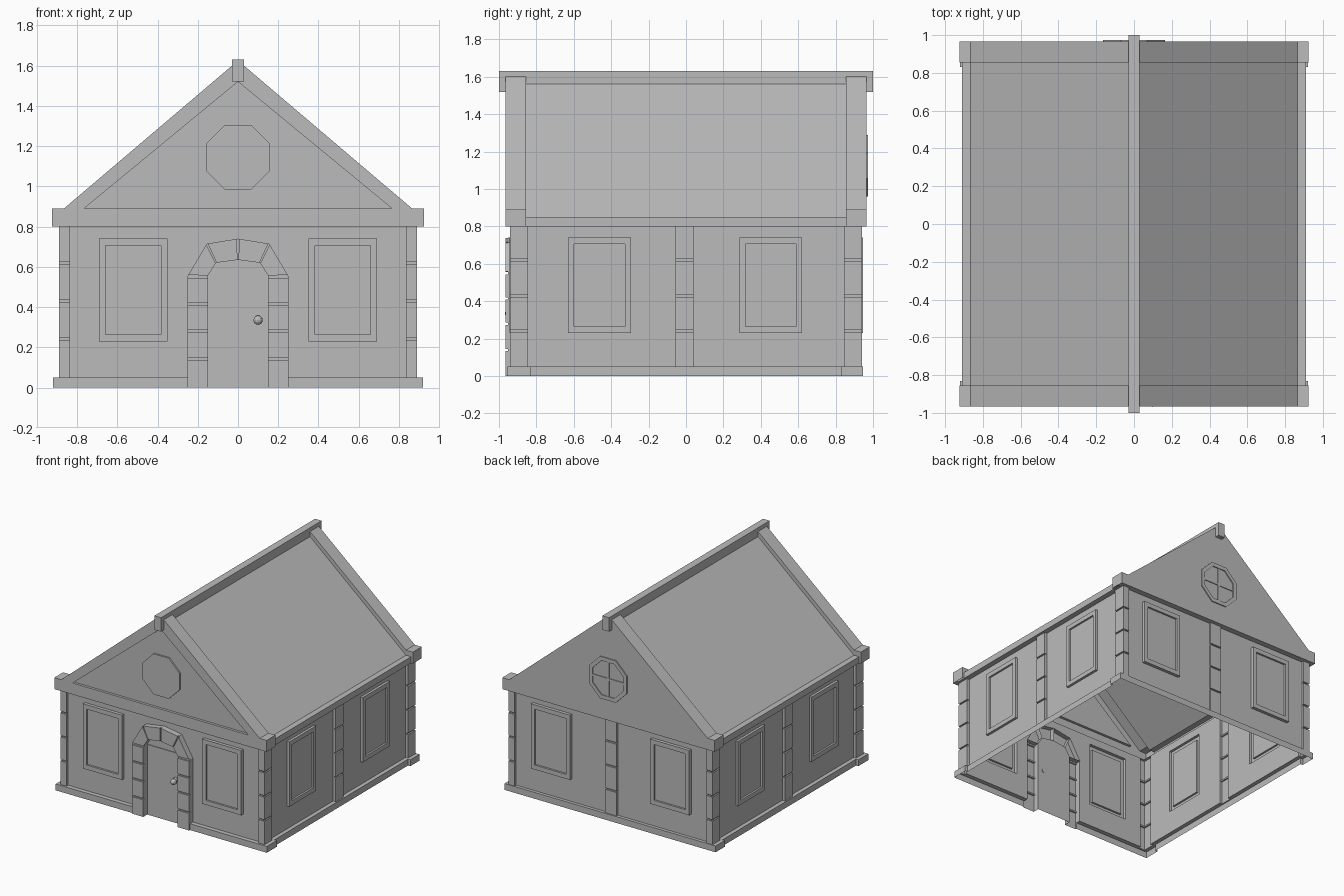
import bpy, bmesh
from mathutils import Vector

cube = bpy.data.objects.get("Cube")
if cube:
    bpy.data.objects.remove(cube)

GREY = bpy.data.materials.new("stone grey")
GREY.use_nodes = True
GREY.diffuse_color = (0.5, 0.5, 0.5, 1)
GREY.node_tree.nodes["Principled BSDF"].inputs["Base Color"].default_value = (0.5, 0.5, 0.5, 1)


def finish(name, bm, outward=None):
    """Turn a bmesh into an object; `outward` is the way its largest face looks."""
    bmesh.ops.remove_doubles(bm, verts=bm.verts, dist=1e-5)
    bmesh.ops.recalc_face_normals(bm, faces=bm.faces)
    bm.normal_update()
    if outward:
        total = sum((f.normal * f.calc_area() for f in bm.faces), Vector())
        if total.dot(Vector(outward)) < 0:
            bmesh.ops.reverse_faces(bm, faces=bm.faces)
    mesh = bpy.data.meshes.new(name)
    bm.to_mesh(mesh)
    bm.free()
    mesh.materials.append(GREY)
    ob = bpy.data.objects.new(name, mesh)
    bpy.context.collection.objects.link(ob)
    return ob


def face(bm, pts):
    bm.faces.new([bm.verts.new(p) for p in pts])


def cap(bm, outline, place, base, depth):
    """Open-backed prism: a polygon raised from base to depth."""
    face(bm, [place(u, depth, z) for u, z in outline])
    for (a, b), (c, d) in zip(outline, outline[1:] + outline[:1]):
        face(bm, [place(a, base, b), place(c, base, d), place(c, depth, d), place(a, depth, b)])


def relief(name, place, base, rects):
    """Stepped wall shell; later rectangles (u0, u1, z0, z1, depth) override earlier ones."""
    us = sorted({u for r in rects for u in r[:2]})
    zs = sorted({z for r in rects for z in r[2:4]})

    def depth(i, j):
        if not (0 <= i < len(us) - 1 and 0 <= j < len(zs) - 1):
            return None
        u, z = (us[i] + us[i + 1]) / 2, (zs[j] + zs[j + 1]) / 2
        hits = [r[4] for r in rects if r[0] < u < r[1] and r[2] < z < r[3]]
        return hits[-1] if hits else None

    bm = bmesh.new()
    for i in range(len(us) - 1):
        for j in range(len(zs) - 1):
            d = depth(i, j)
            if d is None:
                continue
            u0, u1, z0, z1 = us[i], us[i + 1], zs[j], zs[j + 1]
            face(bm, [place(u0, d, z0), place(u1, d, z0), place(u1, d, z1), place(u0, d, z1)])
            e, t = depth(i + 1, j), depth(i, j + 1)
            if t is None and j < len(zs) - 2:
                t = base
            if e is not None and e != d:
                face(bm, [place(u1, d, z0), place(u1, e, z0), place(u1, e, z1), place(u1, d, z1)])
            if t is not None and t != d:
                face(bm, [place(u0, d, z1), place(u1, d, z1), place(u1, t, z1), place(u0, t, z1)])
    return finish(name, bm, Vector(place(0, 1, 0)))


FRONT = lambda u, d, z: (u, -d, z)
BACK = lambda u, d, z: (u, d, z)
LEFT = lambda u, d, z: (d, u, z)
RIGHT = lambda u, d, z: (-d, u, z)
EAVE, STEP = 0.8, 0.05


def pier(u0, u1, z0, z1, depth, joints):
    """Block column with thin recessed joints."""
    return [(u0, u1, z0, z1, depth)] + [(u0, u1, z - .006, z + .006, depth - .012) for z in joints]


def window(u0, u1, depth):
    return [(u0, u1, .23, .74, depth), (u0 + .032, u1 - .032, .265, .705, depth - .015)]


JOINTS = (.24, .43, .62)

# Front and back walls with plinth, corner blocks and windows
ends = [(-.89, .89, STEP, EAVE, .92)]
for a, b in ((-.89, -.835), (.835, .89)):
    ends += pier(a, b, STEP, EAVE, .94, JOINTS)
for a, b in ((-.69, -.35), (.35, .69)):
    ends += window(a, b, .945)
doorway = [(-.25, .25, .555, .74, None), (-.15, .15, 0, .555, .915)]
for a, b in ((-.25, -.15), (.15, .25)):
    doorway += pier(a, b, 0, .555, .965, (.14, .28, .415, .549))
relief("front_wall", FRONT, .92, ends + [(-.92, .92, 0, STEP, .955)] + doorway)
relief("back_wall", BACK, .92, ends + [(-.92, .92, 0, STEP, .945)]
       + pier(-.05, .05, STEP, EAVE, .935, JOINTS))

# Side walls
side = [(-.94, .94, STEP, EAVE, .868), (-.955, .945, 0, STEP, .92), (-.83, .83, 0, STEP, .9)]
for a, b in ((-.94, -.845), (-.055, .04), (.845, .94)):
    side += pier(a, b, STEP, EAVE, .89, JOINTS)
for a, b in ((-.63, -.295), (.285, .62)):
    side += window(a, b, .888)
relief("left_wall", LEFT, .868, side)
relief("right_wall", RIGHT, .868, side)

# Door arch of four stones, with the flat wall around and the door top inside
outer = [(-.25, .555), (-.155, .715), (0, .74), (.155, .715), (.25, .555)]
inner = [(-.15, .555), (-.11, .62), (0, .635), (.11, .62), (.15, .555)]


def mix(a, b, t):
    return tuple(p + (q - p) * t for p, q in zip(a, b))


bm = bmesh.new()
for i in range(4):
    o, p, q, n = outer[i], outer[i + 1], inner[i + 1], inner[i]
    cap(bm, [o, p, q, n], FRONT, .915, .953)
    cap(bm, [mix(o, p, .03), mix(o, p, .97), mix(n, q, .97), mix(n, q, .03)], FRONT, .953, .965)
finish("door_arch", bm)
bm = bmesh.new()
face(bm, [FRONT(u, .915, z) for u, z in inner])
for s in (-1, 1):
    face(bm, [FRONT(s * u, .92, z) for u, z in outer[:3] + [(-.25, .74)]])
finish("door_surround", bm, (0, -1, 0))

# Door knob on a short stem
bpy.ops.mesh.primitive_cylinder_add(vertices=12, radius=.016, depth=.03, location=(.1, -.925, .345),
                                    rotation=(1.5708, 0, 0))
bpy.context.object.name = "knob_stem"
bpy.ops.mesh.primitive_uv_sphere_add(segments=12, ring_count=8, radius=.023, location=(.1, -.945, .335))
bpy.context.object.name = "door_knob"
for name in ("knob_stem", "door_knob"):
    bpy.data.objects[name].data.materials.append(GREY)


# Roof shell: raised trim at both gables, lower panel between
def profile(x, z, top):
    half = [(x, EAVE), (x, z), (.865, z)]
    return [(-a, b) for a, b in half] + [(0, top)] + half[::-1]


trim, panel = profile(.925, .89, 1.625), profile(.91, .85, 1.585)
rows = [(-.965, trim), (-.855, trim), (-.855, panel), (.855, panel), (.855, trim), (.965, trim)]
bm = bmesh.new()
for (y0, p), (y1, q) in zip(rows, rows[1:]):
    for i in range(len(p) - 1):
        face(bm, [(x, y, z) for (x, z), y in ((p[i], y0), (p[i + 1], y0), (q[i + 1], y1), (q[i], y1))])
finish("roof", bm, (0, 0, 1))

# Front gable frame around a recessed triangle, plain back gable
a, b, c = (-.765, .89), (0, 1.52), (.765, .89)
bm = bmesh.new()
for outline in ([trim[0], trim[1], trim[2], a, c, trim[4], trim[5], trim[6]],
                [trim[2], trim[3], b, a], [trim[3], trim[4], c, b]):
    face(bm, [FRONT(x, .965, z) for x, z in outline])
face(bm, [FRONT(x, .945, z) for x, z in (a, b, c)])
for p, q in ((a, b), (b, c), (c, a)):
    face(bm, [FRONT(x, d, z) for (x, z), d in ((p, .965), (q, .965), (q, .945), (p, .945))])
finish("front_gable", bm, (0, -1, 0))
bm = bmesh.new()
face(bm, [BACK(x, .965, z) for x, z in trim])
finish("back_gable", bm, (0, 1, 0))

# Eave undersides
bm = bmesh.new()
for s in (-1, 1):
    for x0, x1, y0, y1 in ((-.925, .925, .92, .965), (.868 * s, .91 * s, -.92, .92)):
        face(bm, [(x0, y0 * s, EAVE), (x1, y0 * s, EAVE), (x1, y1 * s, EAVE), (x0, y1 * s, EAVE)])
finish("eave_underside", bm, (0, 0, -1))

# Ridge beam
bpy.ops.mesh.primitive_cube_add(size=1, location=(0, 0, 1.575))
beam = bpy.context.object
beam.name, beam.scale = "ridge_beam", (.058, 2, .11)
beam.data.materials.append(GREY)


# Octagonal gable windows
def octagon(r, z):
    k = r * .414
    return [(x, z + h) for x, h in ((k, r), (r, k), (r, -k), (k, -r), (-k, -r), (-r, -k), (-r, k), (-k, r))]


bm = bmesh.new()
cap(bm, octagon(.16, 1.145), FRONT, .945, .957)
finish("front_round_window", bm, (0, -1, 0))

bm = bmesh.new()
ring, hole = octagon(.165, 1.125), octagon(.135, 1.125)
for i in range(8):
    j = (i + 1) % 8
    cap(bm, [ring[i], ring[j], hole[j], hole[i]], BACK, .963, .973)
for w, h in ((.136, .008), (.008, .136)):
    cap(bm, [(-w, 1.125 - h), (w, 1.125 - h), (w, 1.125 + h), (-w, 1.125 + h)], BACK, .963, .971)
finish("back_round_window", bm)
